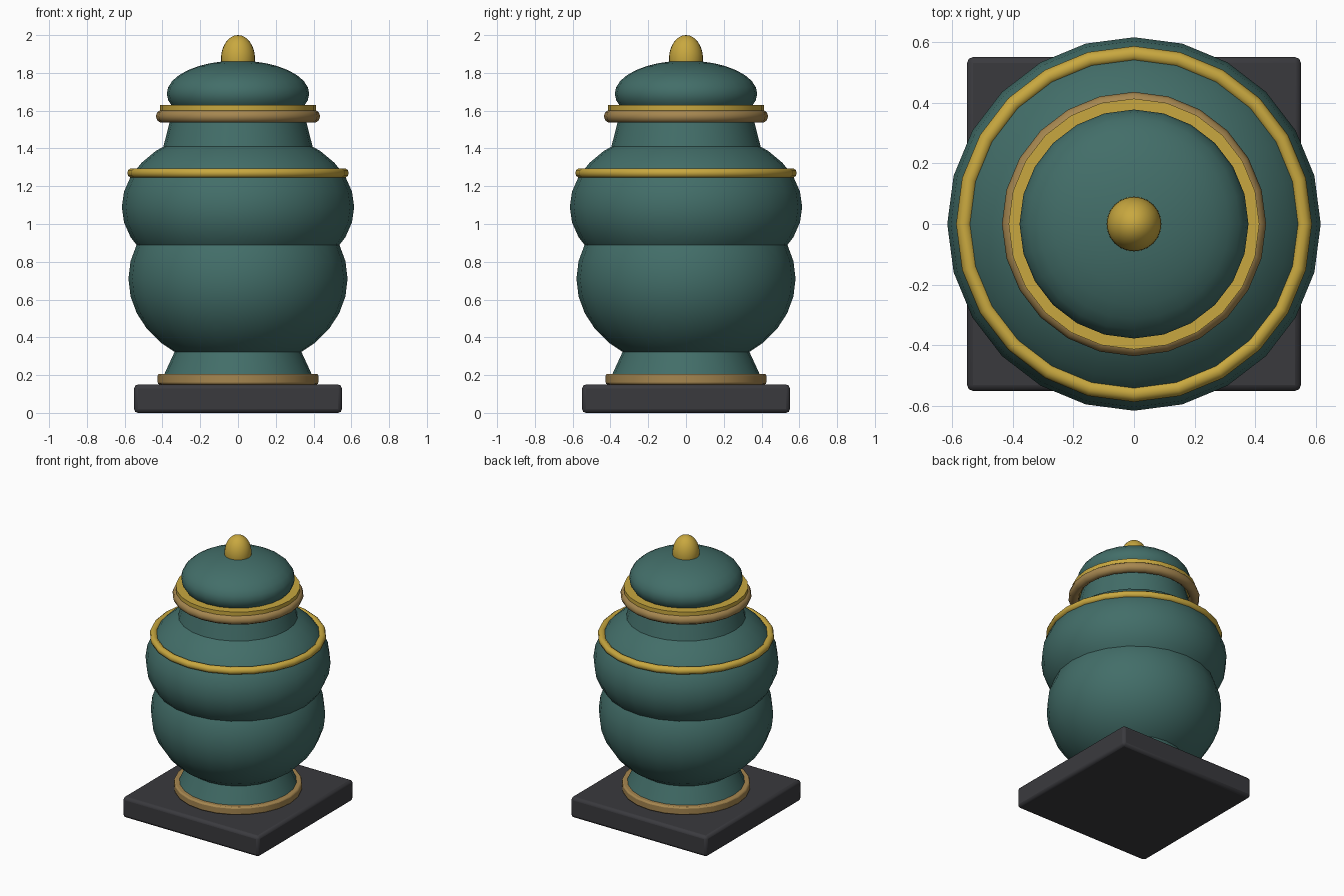
import bpy
from math import radians

if "Cube" in bpy.data.objects:
    bpy.data.objects.remove(bpy.data.objects["Cube"])


def material(name, rgb):
    m = bpy.data.materials.new(name)
    m.diffuse_color = (*rgb, 1)
    m.use_nodes = True
    m.node_tree.nodes["Principled BSDF"].inputs["Base Color"].default_value = m.diffuse_color
    return m


TEAL = material("teal_glaze", (0.055, 0.155, 0.14))
GOLD = material("gold", (0.58, 0.39, 0.05))
BRONZE = material("bronze", (0.38, 0.24, 0.08))
DARK = material("dark_stone", (0.042, 0.042, 0.048))
SEGMENTS = 24


def finish(name, mat, bevel=0):
    ob = bpy.context.object
    ob.name = name
    ob.data.materials.append(mat)
    bpy.ops.object.transform_apply(location=False, rotation=False, scale=True)
    bpy.ops.object.shade_smooth_by_angle(angle=radians(40))
    if bevel:
        mod = ob.modifiers.new("bevel", "BEVEL")
        mod.width = bevel
        mod.segments = 2
        mod.limit_method = 'ANGLE'
        mod.angle_limit = radians(40)
    return ob


def ellipsoid(name, mat, r, half_height, z):
    bpy.ops.mesh.primitive_uv_sphere_add(segments=SEGMENTS, ring_count=16, radius=1, location=(0, 0, z))
    bpy.context.object.scale = (r, r, half_height)
    finish(name, mat)


def tapered(name, mat, r_bottom, r_top, z0, z1, bevel=0):
    bpy.ops.mesh.primitive_cone_add(vertices=SEGMENTS, radius1=r_bottom, radius2=r_top,
                                    depth=z1 - z0, location=(0, 0, (z0 + z1) / 2))
    finish(name, mat, bevel)


def ring(name, mat, major, minor, z):
    bpy.ops.mesh.primitive_torus_add(major_segments=SEGMENTS, minor_segments=10, major_radius=major,
                                     minor_radius=minor, location=(0, 0, z))
    finish(name, mat)


# Square plinth
bpy.ops.mesh.primitive_cube_add(size=1, location=(0, 0, 0.075))
bpy.context.object.scale = (1.1, 1.1, 0.15)
finish("plinth", DARK, 0.02)

# Foot
tapered("foot_band", BRONZE, 0.425, 0.425, 0.15, 0.207, 0.01)
tapered("foot", TEAL, 0.39, 0.305, 0.205, 0.39)

# Body in two swelling stages
ellipsoid("lower_body", TEAL, 0.58, 0.477, 0.71)
ellipsoid("shoulder", TEAL, 0.615, 0.42, 1.09)
ring("shoulder_band", GOLD, 0.56, 0.026, 1.27)

# Neck and mouth
tapered("neck", TEAL, 0.405, 0.352, 1.37, 1.58)
ring("mouth_ring", BRONZE, 0.40, 0.035, 1.57)

# Lid with finial
tapered("lid_band", GOLD, 0.413, 0.413, 1.585, 1.63)
ellipsoid("lid", TEAL, 0.377, 0.175, 1.69)
ellipsoid("finial", GOLD, 0.09, 0.125, 1.875)
